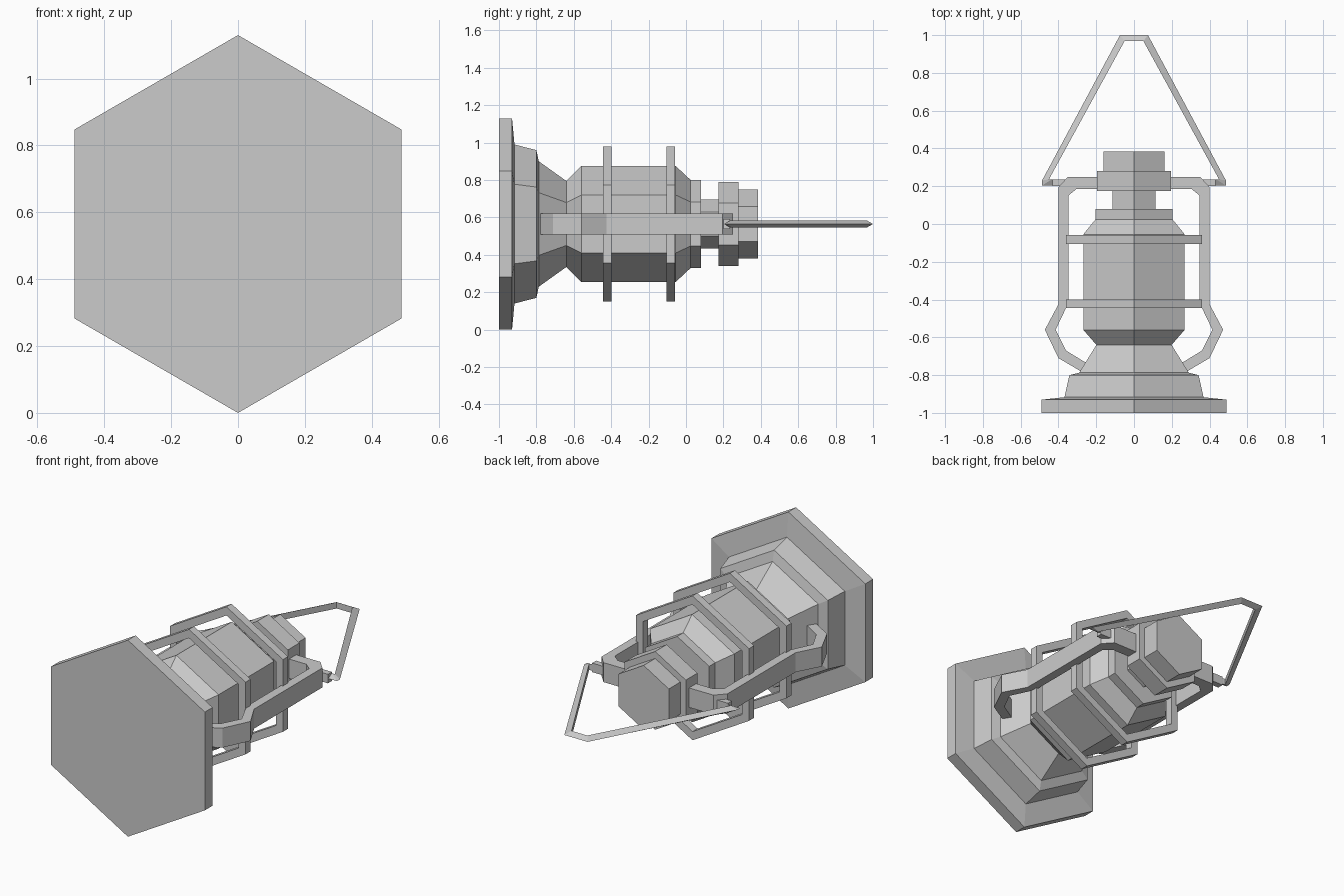
import bpy, bmesh
from math import sin, cos, pi

AXIS_Z = 0.565   # height of the lantern's long axis

cube = bpy.data.objects.get("Cube")
if cube:
    bpy.data.objects.remove(cube)

grey = bpy.data.materials.new("plain grey")
grey.use_nodes = True
colour = (0.6, 0.6, 0.6, 1)
grey.diffuse_color = colour
grey.node_tree.nodes["Principled BSDF"].inputs["Base Color"].default_value = colour


def loft(name, sections, closed=False):
    """Join matching cross-sections into one flat-shaded solid."""
    bm = bmesh.new()
    loops = [[bm.verts.new((x, y, AXIS_Z + z)) for x, y, z in s] for s in sections]
    pairs = list(zip(loops, loops[1:]))
    if closed:
        pairs.append((loops[-1], loops[0]))
    else:
        bm.faces.new(loops[0])
        bm.faces.new(loops[-1])
    for a, b in pairs:
        for i in range(len(a)):
            j = (i + 1) % len(a)
            bm.faces.new((a[i], a[j], b[j], b[i]))
    bmesh.ops.recalc_face_normals(bm, faces=bm.faces)
    mesh = bpy.data.meshes.new(name)
    bm.to_mesh(mesh)
    bm.free()
    mesh.materials.append(grey)
    obj = bpy.data.objects.new(name, mesh)
    bpy.context.collection.objects.link(obj)
    return obj


def hexagon(r, y):
    return [(r * sin(k * pi / 3), y, r * cos(k * pi / 3)) for k in range(6)]


def turned(name, profile):
    """Six-sided solid from (y, radius) pairs."""
    return loft(name, [hexagon(r, y) for y, r in profile])


# Body along the y axis
turned("base", [(-1, .565), (-.93, .565), (-.917, .425), (-.8, .395),
                (-.787, .335), (-.64, .23)])
turned("globe", [(-.64, .23), (-.56, .31), (-.055, .31), (.025, .235), (.08, .235)])
turned("neck", [(.08, .13), (.175, .13)])
turned("cap", [(.175, .225), (.28, .225), (.28, .185), (.385, .185)])

# Guard rings around the globe
for name, y in (("lower_guard_ring", -.445), ("upper_guard_ring", -.105)):
    corners = [hexagon(r, yy) for r, yy in
               ((.415, y), (.415, y + .046), (.365, y + .046), (.365, y))]
    loft(name, list(zip(*corners)), closed=True)

# Side frames: outer and inner outlines in the x-y plane
outer = [(.18, -.825), (.286, -.777), (.4, -.71), (.472, -.56), (.4, -.425),
         (.4, .195), (.35, .25), (.15, .25)]
inner = [(.15, -.778), (.262, -.73), (.36, -.67), (.415, -.56), (.348, -.42),
         (.348, .15), (.305, .185), (.15, .185)]
HALF = .056
for side, s in (("left", 1), ("right", -1)):
    loft(side + "_frame",
         [[(s * a, b, -HALF), (s * a, b, HALF), (s * c, d, HALF), (s * c, d, -HALF)]
          for (a, b), (c, d) in zip(outer, inner)])
    # Lug holding the handle end
    loft(side + "_lug",
         [[(s * x, .2, -.026), (s * x, .236, -.026), (s * x, .236, .026), (s * x, .2, .026)]
          for x in (.36, .432)])

# Triangular-section wire handle with its ridge facing outwards
ridge = [(.39, .203), (.487, .203), (.487, .23), (.074, 1)]
flat = [(.39, .235), (.438, .235), (.45, .237), (.05, .968)]
ridge += [(-x, y) for x, y in reversed(ridge)]
flat += [(-x, y) for x, y in reversed(flat)]
loft("handle", [[(a, b, 0), (c, d, .018), (c, d, -.018)]
                for (a, b), (c, d) in zip(ridge, flat)])
